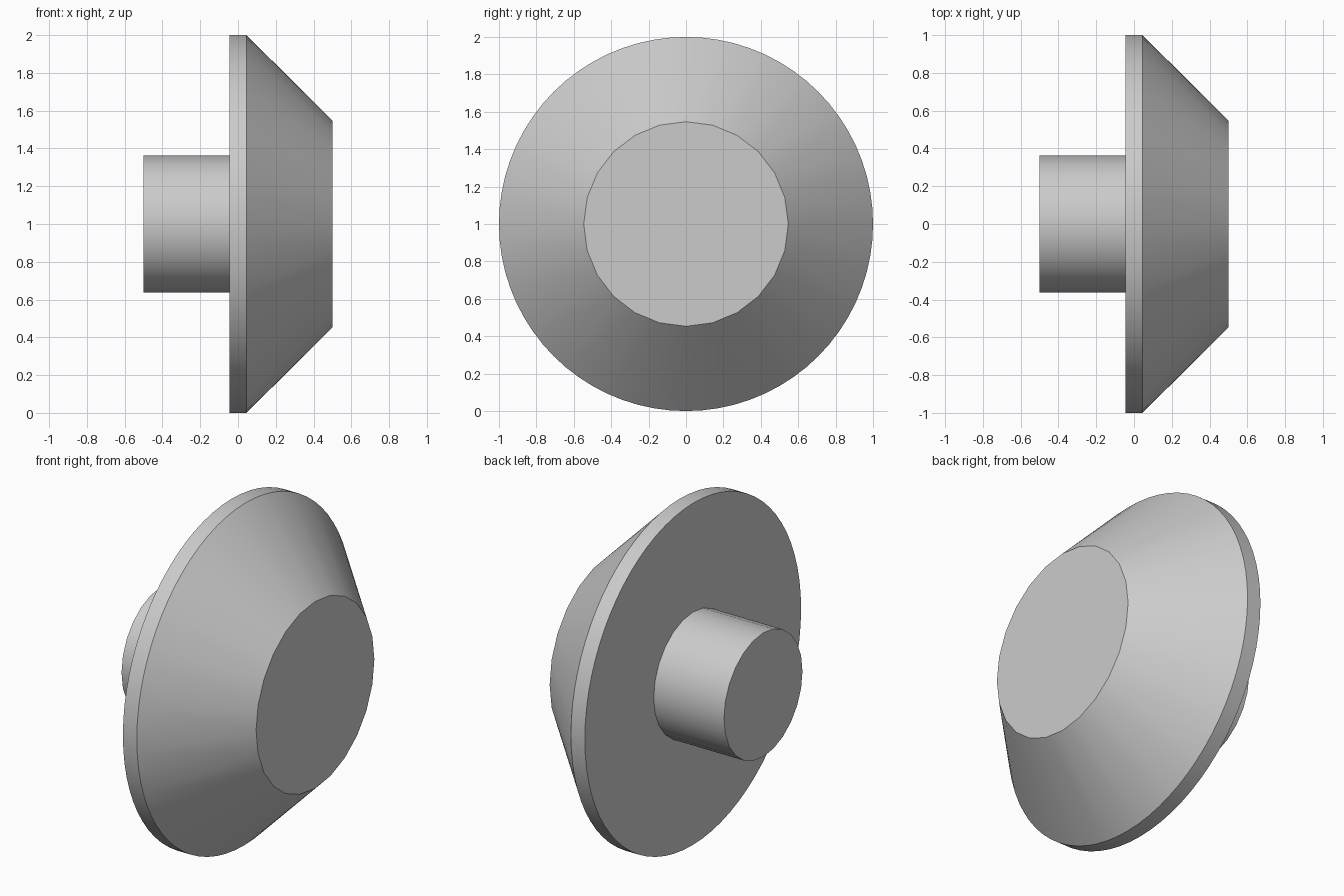
import bpy
import bmesh
from math import cos, sin, pi, radians

SMALL = 24          # sides of the narrow rings
RATIO = 3           # rim sides per narrow side
RIM = SMALL * RATIO
CENTRE_Z = 1.0

default = bpy.data.objects.get("Cube")
if default:
    bpy.data.objects.remove(default, do_unlink=True)

grey = bpy.data.materials.new("plain grey")
grey.use_nodes = True
colour = (0.6, 0.6, 0.6, 1.0)
grey.diffuse_color = colour
grey.node_tree.nodes["Principled BSDF"].inputs["Base Color"].default_value = colour


def ring(bm, x, radius, sides):
    """Circle of vertices around the x axis, starting at the top."""
    angles = [2 * pi * i / sides for i in range(sides)]
    return [bm.verts.new((x, radius * sin(a), CENTRE_Z + radius * cos(a))) for a in angles]


def finish(bm, name):
    mesh = bpy.data.meshes.new(name)
    bmesh.ops.recalc_face_normals(bm, faces=bm.faces[:])
    bm.to_mesh(mesh)
    bm.free()
    mesh.materials.append(grey)
    obj = bpy.data.objects.new(name, mesh)
    bpy.context.collection.objects.link(obj)
    bpy.ops.object.select_all(action='DESELECT')
    obj.select_set(True)
    bpy.context.view_layer.objects.active = obj
    bpy.ops.object.shade_smooth_by_angle(angle=radians(30))
    return obj


def disc(name, x0, x1, radius, sides):
    bm = bmesh.new()
    a, b = ring(bm, x0, radius, sides), ring(bm, x1, radius, sides)
    for i in range(sides):
        j = (i + 1) % sides
        bm.faces.new((a[i], a[j], b[j], b[i]))
    bm.faces.new(a)
    bm.faces.new(b)
    return finish(bm, name)


# Stem and thin round flange
disc("stem", -0.5, -0.04, 0.363, SMALL)
disc("flange", -0.045, 0.045, 1.0, RIM)

# Tapered head: fine rim fanned onto a coarser flat end
bm = bmesh.new()
rim, end = ring(bm, 0.045, 1.0, RIM), ring(bm, 0.5, 0.547, SMALL)
for i in range(SMALL):
    k = i * RATIO
    for step in (-1, 0, 1):
        bm.faces.new((end[i], rim[(k + step) % RIM], rim[(k + step + 1) % RIM]))
    bm.faces.new((end[i], end[(i + 1) % SMALL], rim[(k + 2) % RIM]))
bm.faces.new(end)
bm.faces.new(rim)
finish(bm, "tapered_head")
